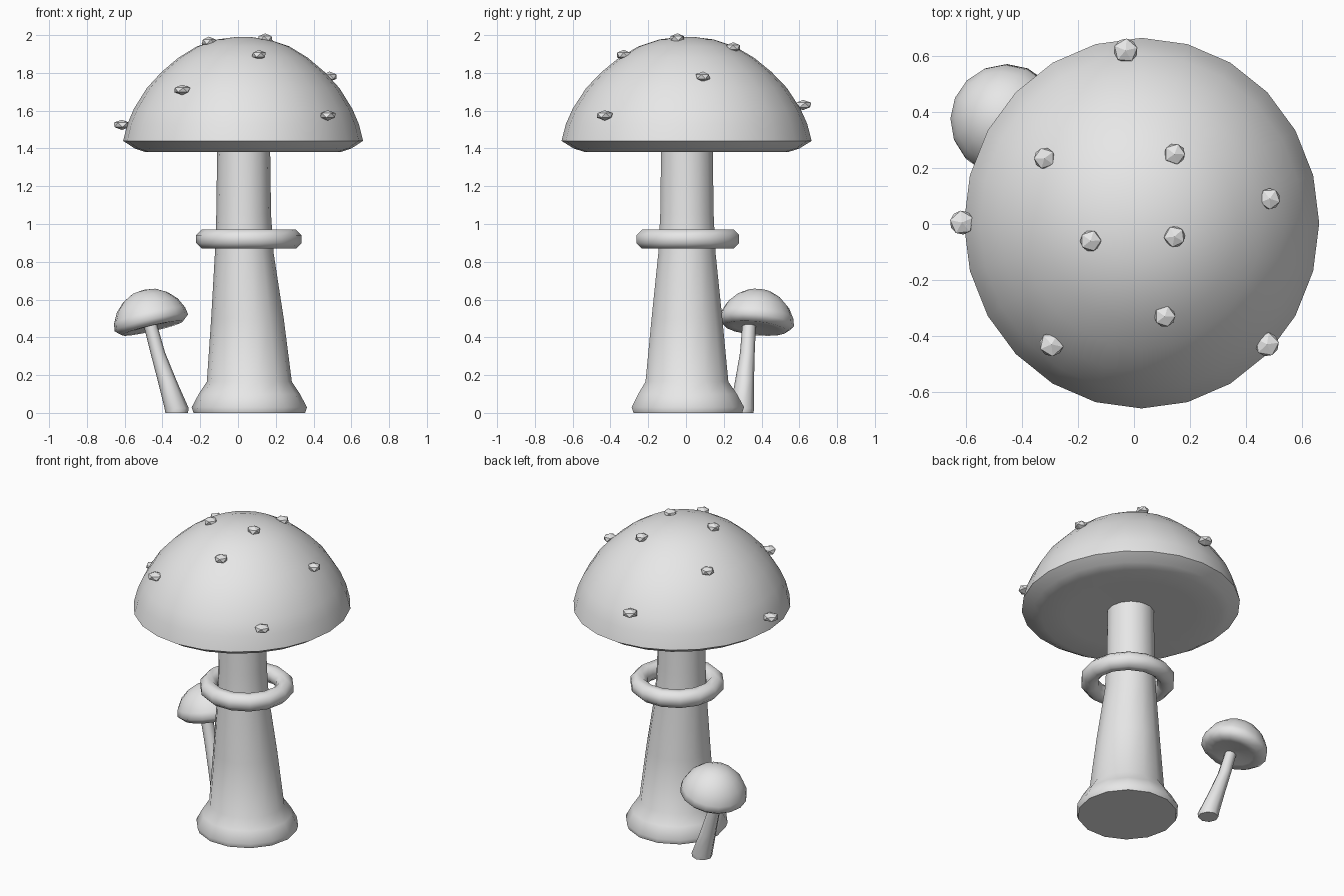
import bpy, bmesh, math, random
from mathutils import Matrix, Vector

cube = bpy.data.objects.get("Cube")
if cube:
    bpy.data.objects.remove(cube, do_unlink=True)

random.seed(4)
GREY = (0.8, 0.8, 0.8, 1.0)
grey = bpy.data.materials.new("plain grey")
grey.use_nodes = True
grey.diffuse_color = GREY
grey.node_tree.nodes["Principled BSDF"].inputs["Base Color"].default_value = GREY


def finish(name, bm, smooth=True, angle=60):
    """Turn a bmesh into a shaded object."""
    bmesh.ops.recalc_face_normals(bm, faces=bm.faces)
    mesh = bpy.data.meshes.new(name)
    bm.to_mesh(mesh)
    bm.free()
    mesh.materials.append(grey)
    obj = bpy.data.objects.new(name, mesh)
    bpy.context.collection.objects.link(obj)
    if smooth:
        bpy.ops.object.select_all(action='DESELECT')
        obj.select_set(True)
        bpy.context.view_layer.objects.active = obj
        bpy.ops.object.shade_smooth_by_angle(angle=math.radians(angle))
    return obj


def loft(name, rings, sides, matrix=Matrix(), angle=60):
    """Skin round sections given as (centre x, centre y, z, radius)."""
    bm = bmesh.new()
    loops = []
    for cx, cy, z, r in rings:
        loops.append([bm.verts.new((cx + r * math.cos(math.tau * i / sides),
                                    cy + r * math.sin(math.tau * i / sides), z))
                      for i in range(sides)])
    for low, high in zip(loops, loops[1:]):
        for i in range(sides):
            j = (i + 1) % sides
            bm.faces.new((low[i], low[j], high[j], high[i]))
    bm.faces.new(loops[0][::-1])
    bm.faces.new(loops[-1])
    bm.transform(matrix)
    return finish(name, bm, angle=angle)


def centred(profile):
    return [(0, 0, z, r) for r, z in profile]


# Large cap: domed top, bevelled rim, nearly flat underside
cap_profile = [(0.12, 1.39), (0.38, 1.385), (0.53, 1.382), (0.585, 1.4),
               (0.648, 1.44), (0.625, 1.53), (0.59, 1.61), (0.52, 1.72),
               (0.44, 1.805), (0.35, 1.88), (0.25, 1.94), (0.14, 1.977),
               (0.04, 1.99)]
loft("large_cap", centred(cap_profile), 24,
     Matrix.Translation((0.027, 0.003, 0)) @ Matrix.Diagonal((0.98, 1.022, 1, 1)))

# Large stem with a flared foot
loft("large_stem", [(0.06, 0.01, 0, 0.295), (0.06, 0.01, 0.03, 0.305),
                    (0.06, 0.008, 0.1, 0.268), (0.06, 0.005, 0.165, 0.225),
                    (0.05, 0.005, 0.5, 0.192), (0.033, 0.005, 0.85, 0.155),
                    (0.03, 0.005, 1.05, 0.145), (0.03, 0.005, 1.41, 0.14)], 14)

# Loose ring around the stem
bm = bmesh.new()
MAJOR, MINOR, AROUND, TUBE = 0.228, 0.055, 14, 8
grid = []
for i in range(AROUND):
    a = math.tau * i / AROUND
    row = []
    for j in range(TUBE):
        b = math.tau * (j + 0.5) / TUBE
        r = MAJOR + MINOR * math.cos(b)
        row.append(bm.verts.new((0.057 + r * math.cos(a), 0.01 + r * math.sin(a),
                                 0.92 + MINOR * math.sin(b))))
    grid.append(row)
for i in range(AROUND):
    for j in range(TUBE):
        k, n = (i + 1) % AROUND, (j + 1) % TUBE
        bm.faces.new((grid[i][j], grid[k][j], grid[k][n], grid[i][n]))
finish("stem_ring", bm)

# Small leaning stem
loft("small_stem", [(-0.325, 0.297, 0, 0.06), (-0.325, 0.297, 0.025, 0.064),
                    (-0.375, 0.31, 0.17, 0.05), (-0.425, 0.325, 0.32, 0.039),
                    (-0.468, 0.335, 0.48, 0.036)], 8)

# Small tilted cap
small_profile = [(0.03, -0.012), (0.12, -0.022), (0.165, -0.025), (0.2, 0.005),
                 (0.193, 0.045), (0.165, 0.1), (0.12, 0.145), (0.065, 0.175),
                 (0.015, 0.183)]
tilt = Vector((-0.23, 0.1, 1)).to_track_quat('Z', 'Y').to_matrix().to_4x4()
loft("small_cap", centred(small_profile), 16,
     Matrix.Translation((-0.458, 0.372, 0.472)) @ tilt)

# Faceted warts on the large cap
warts = [(-0.03, 0.62, 1.63), (-0.32, 0.235, 1.835), (0.145, 0.25, 1.935),
         (0.485, 0.09, 1.78), (-0.615, 0.005, 1.525), (-0.155, -0.06, 1.965),
         (0.145, -0.045, 1.982), (0.11, -0.33, 1.895), (-0.295, -0.43, 1.71),
         (0.475, -0.43, 1.575)]
for number, place in enumerate(warts, 1):
    bm = bmesh.new()
    bmesh.ops.create_icosphere(bm, subdivisions=1, radius=1)
    size = 0.042 if place[2] > 1.75 else 0.048
    bm.transform(Matrix.Translation(place)
                 @ Matrix.Rotation(random.uniform(0, math.tau), 4, 'Z')
                 @ Matrix.Diagonal((size, size, 0.027, 1)))
    finish(f"cap_wart_{number}", bm, smooth=False)
